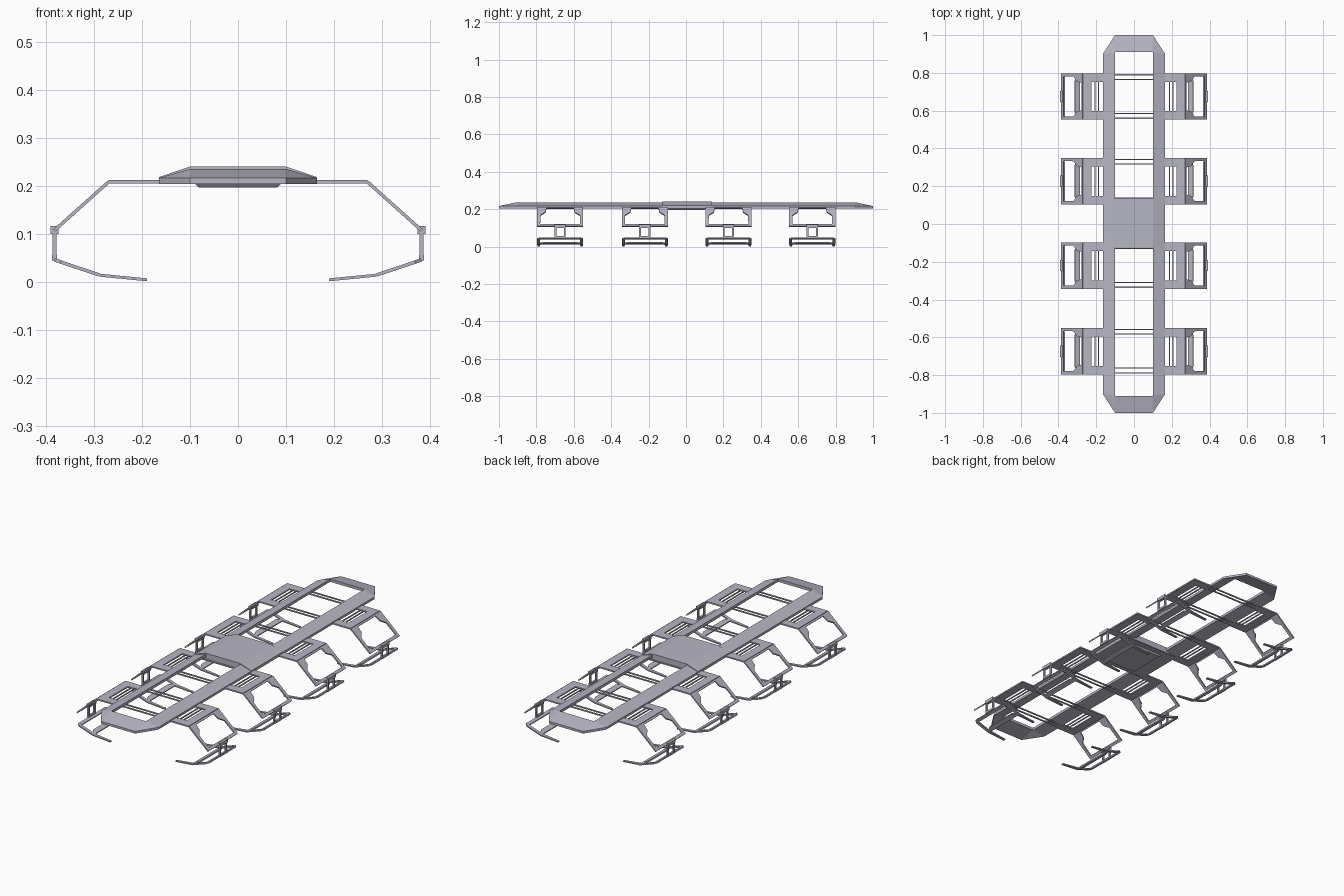
import bpy, bmesh
from mathutils import Vector

if "Cube" in bpy.data.objects:
    bpy.data.objects.remove(bpy.data.objects["Cube"])

metal = bpy.data.materials.new("lavender_grey_metal")
metal.use_nodes = True
colour = (0.47, 0.465, 0.55, 1)
metal.diffuse_color = colour
metal.node_tree.nodes["Principled BSDF"].inputs["Base Color"].default_value = colour


def finish(name, bm):
    bmesh.ops.recalc_face_normals(bm, faces=bm.faces)
    mesh = bpy.data.meshes.new(name)
    bm.to_mesh(mesh)
    bm.free()
    mesh.materials.append(metal)
    obj = bpy.data.objects.new(name, mesh)
    bpy.context.collection.objects.link(obj)
    return obj


def prism(bm, bottom, top):
    """Closed solid between two matching rings."""
    a = [bm.verts.new(p) for p in bottom]
    b = [bm.verts.new(p) for p in top]
    n = len(a)
    bm.faces.new(a[::-1])
    bm.faces.new(b)
    for i in range(n):
        j = (i + 1) % n
        bm.faces.new((a[i], a[j], b[j], b[i]))


def box(bm, x, y, z):
    ring = [(x[0], y[0]), (x[1], y[0]), (x[1], y[1]), (x[0], y[1])]
    prism(bm, [(*p, z[0]) for p in ring], [(*p, z[1]) for p in ring])


# Deck: sloping eight-sided rim around the long opening
def rim(hx, hy, cut_x, cut_y, z):
    quarter = [(hx, hy - cut_y), (hx - cut_x, hy)]
    ring = quarter + [(-x, y) for x, y in quarter[::-1]]
    ring += [(-x, -y) for x, y in ring]
    return [(x, y, z) for x, y in ring]


bm = bmesh.new()
loops = [rim(0.165, 1, 0.065, 0.1, 0.205), rim(0.165, 1, 0.065, 0.1, 0.217),
         rim(0.1, 0.91, 0.002, 0.004, 0.236), rim(0.1, 0.91, 0.002, 0.004, 0.222)]
rings = [[bm.verts.new(p) for p in loop] for loop in loops]
for k in range(4):
    a, b = rings[k], rings[(k + 1) % 4]
    for i in range(8):
        j = (i + 1) % 8
        bm.faces.new((a[i], a[j], b[j], b[i]))
finish("deck_frame", bm)

# Raised saddle across the middle of the deck
bm = bmesh.new()
section = [(-0.165, 0.205), (0.165, 0.205), (0.165, 0.219), (0.1, 0.241),
           (-0.1, 0.241), (-0.165, 0.219)]
prism(bm, [(x, -0.125, z) for x, z in section], [(x, 0.135, z) for x, z in section])
finish("centre_saddle", bm)

# Shallow tapered pan under the saddle
bm = bmesh.new()
pan = [(-1, -1), (1, -1), (1, 1), (-1, 1)]
prism(bm, [(x * 0.082, y * 0.1, 0.197) for x, y in pan],
      [(x * 0.09, y * 0.108, 0.206) for x, y in pan])
finish("underside_pan", bm)

# Leg side profile, as (x, z) bends from deck to toe
PATH = [Vector(p) for p in ((0.16, 0.209), (0.27, 0.209), (0.383, 0.108),
                            (0.383, 0.046), (0.288, 0.014), (0.19, 0.0045))]


def patch(bm, seg, outline, thick=0.007):
    """Plate on one straight run of the leg; outline is (fraction, y)."""
    a, b = PATH[seg], PATH[seg + 1]
    d = (b - a).normalized()
    n = Vector((-d.y, d.x)) * thick / 2
    rings = []
    for s in (-1, 1):
        pts = [a.lerp(b, t) + n * s for t, y in outline]
        rings.append([(p.x, o[1], p.y) for p, o in zip(pts, outline)])
    prism(bm, *rings)


def rails(bm, seg, outline, thick=0.007):
    for s in (-1, 1):
        patch(bm, seg, [(t, y * s) for t, y in outline], thick)


def bar(bm, seg, t0, t1, half, thick=0.007):
    patch(bm, seg, [(t0, -half), (t1, -half), (t1, half), (t0, half)], thick)


W = 0.123


def upper_frame(bm):
    rails(bm, 0, [(0, 0.078), (1, 0.078), (1, W), (0, W)])
    bar(bm, 0, 0.6, 1, 0.08)
    for t in (0.22, 0.4):
        bar(bm, 0, t, t + 0.05, 0.08, 0.005)
    rails(bm, 1, [(0, 0.072), (0.26, 0.078), (0.42, 0.105), (1, 0.107), (1, W), (0, W)])
    bar(bm, 1, 0, 0.06, 0.075)
    bar(bm, 1, 0.9, 1, 0.11)


def ankle(bm):
    rails(bm, 2, [(-0.12, 0.02), (0.95, 0.02), (0.95, 0.03), (-0.12, 0.03)], 0.008)
    bar(bm, 2, -0.15, 0.12, 0.03, 0.016)
    bar(bm, 2, 0.84, 1.02, 0.03, 0.01)


def foot(bm):
    rails(bm, 3, [(0, 0.09), (0.14, 0.107), (1, 0.107), (1, W), (0.14, W), (0, 0.11)])
    bar(bm, 3, 0, 0.17, 0.105)
    patch(bm, 3, [(0.74, -0.085), (0.74, 0.085), (0.86, 0.108),
                  (1, 0.108), (1, -0.108), (0.86, -0.108)])
    rails(bm, 4, [(0, 0.105), (1, 0.109), (1, 0.12), (0, W)], 0.006)


# Four leg pairs with the cross rods that join them
stations = {"rear": 0.675, "mid_rear": 0.227, "mid_front": -0.22, "front": -0.673}
parts = {"leg_frame": upper_frame, "ankle": ankle, "foot": foot}
for place, y in stations.items():
    for side, s in (("left", 1), ("right", -1)):
        for part, build in parts.items():
            bm = bmesh.new()
            build(bm)
            for v in bm.verts:
                v.co.x *= s
                v.co.y += y
            finish(f"{place}_{side}_{part}", bm)
    bm = bmesh.new()
    for off in (-0.115, -0.09, 0.09, 0.115):
        box(bm, (-0.165, 0.165), (y + off - 0.003, y + off + 0.003), (0.206, 0.212))
    finish(f"{place}_cross_rods", bm)
